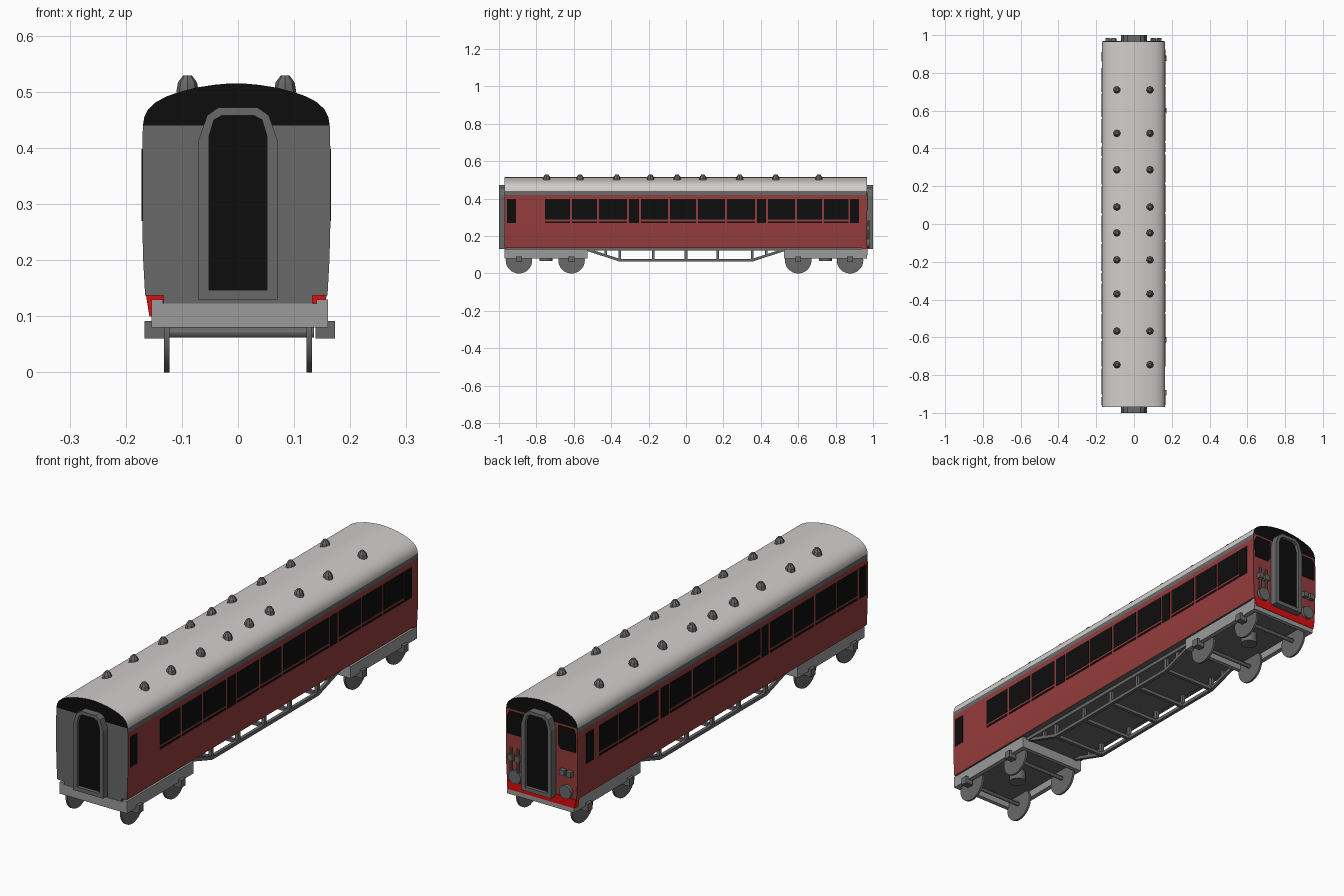
import bpy, bmesh, math
from mathutils import Matrix, Vector

if "Cube" in bpy.data.objects:
    bpy.data.objects.remove(bpy.data.objects["Cube"])

def mat(name, r, g, b):
    m = bpy.data.materials.new(name)
    m.diffuse_color = (r, g, b, 1)
    m.use_nodes = True
    m.node_tree.nodes["Principled BSDF"].inputs["Base Color"].default_value = m.diffuse_color
    return m

RED = mat("maroon_red", 0.30, 0.045, 0.045)
BLACK = mat("black", 0.004, 0.004, 0.004)
GREY = mat("dark_grey", 0.14, 0.14, 0.14)
STEEL = mat("light_grey", 0.33, 0.33, 0.33)
ROOF = mat("roof_grey", 0.64, 0.61, 0.60)
BRIGHT = mat("bright_red", 0.70, 0.004, 0.004)

def finish(name, bm, mats, x=0.0, smooth=None):
    bmesh.ops.recalc_face_normals(bm, faces=bm.faces[:])
    me = bpy.data.meshes.new(name)
    bm.to_mesh(me)
    bm.free()
    for m in mats:
        me.materials.append(m)
    ob = bpy.data.objects.new(name, me)
    ob.location.x = x
    bpy.context.collection.objects.link(ob)
    if smooth:
        bpy.ops.object.select_all(action='DESELECT')
        ob.select_set(True)
        bpy.context.view_layer.objects.active = ob
        bpy.ops.object.shade_smooth_by_angle(angle=math.radians(smooth))
    return ob

def box(bm, x0, x1, y0, y1, z0, z1):
    m = Matrix.Translation(((x0 + x1) / 2, (y0 + y1) / 2, (z0 + z1) / 2)) \
        @ Matrix.Diagonal((abs(x1 - x0), abs(y1 - y0), abs(z1 - z0), 1))
    bmesh.ops.create_cube(bm, size=1, matrix=m)

def cyl(bm, centre, axis, r, length, n=28, r2=None):
    rot = Vector((0, 0, 1)).rotation_difference(Vector(axis)).to_matrix().to_4x4()
    bmesh.ops.create_cone(bm, cap_ends=True, segments=n, radius1=r, radius2=r if r2 is None else r2,
                          depth=length, matrix=Matrix.Translation(centre) @ rot)

def bar(bm, a, b, w):
    # square bar between two points in a plane of constant x
    a, b = Vector(a), Vector(b)
    d = b - a
    m = Matrix.Translation((a + b) / 2) @ Matrix.Rotation(math.atan2(d.z, d.y), 4, 'X') \
        @ Matrix.Diagonal((w, d.length, w, 1))
    bmesh.ops.create_cube(bm, size=1, matrix=m)

def prism(bm, pts, y0, y1):
    a = [bm.verts.new((x, y0, z)) for x, z in pts]
    b = [bm.verts.new((x, y1, z)) for x, z in pts]
    bm.faces.new(a)
    bm.faces.new(b)
    for i in range(len(pts)):
        j = (i + 1) % len(pts)
        bm.faces.new((a[i], a[j], b[j], b[i]))

BX, GX = -0.003, 0.003      # small sideways offsets of body and bogies
Y0, Y1 = -0.97, 0.967       # body ends

# Body shell: half profile lofted along y, coloured by height and end
prof = [(.1625, .137), (.166, .2), (.1675, .26), (.1675, .4), (.167, .42), (.1665, .44), (.164, .455),
        (.157, .469), (.143, .482), (.124, .492), (.104, .499), (.075, .507), (.04, .5125), (.012, .515)]
bm = bmesh.new()
V = {(s, y, i): bm.verts.new((s * x, y, z)) for s in (-1, 1) for y in (Y0, Y1) for i, (x, z) in enumerate(prof)}
last = len(prof) - 1
for i in range(last):
    z = (prof[i][1] + prof[i + 1][1]) / 2
    for s in (-1, 1):
        f = bm.faces.new((V[s, Y0, i], V[s, Y1, i], V[s, Y1, i + 1], V[s, Y0, i + 1]))
        f.material_index = 0 if z < .42 else 1 if z < .44 else 2
    for y in (Y0, Y1):
        f = bm.faces.new((V[-1, y, i], V[1, y, i], V[1, y, i + 1], V[-1, y, i + 1]))
        f.material_index = 3 if z > .44 else 1 if y < 0 else 0
for i, k in ((0, 1), (last, 2)):
    f = bm.faces.new((V[-1, Y0, i], V[1, Y0, i], V[1, Y1, i], V[-1, Y1, i]))
    f.material_index = k
finish("body_shell", bm, [RED, GREY, ROOF, BLACK], BX, 30)

# Side windows: wide panes have a thin sill pane below, door panes are plain
right_wide = [(-.754, -.62), (-.61, -.476), (-.465, -.316), (-.24, -.096), (-.086, .053), (.064, .209),
              (.219, .369), (.439, .583), (.594, .727), (.737, .870)]
right_door = [(-.957, -.909), (-.305, -.25), (.38, .428), (.877, .925)]
left_wide = [(-.9, -.765), (-.754, -.62), (-.61, -.476), (-.465, -.316), (-.25, -.106), (-.096, .046),
             (.056, .198), (.208, .35), (.43, .555), (.567, .69), (.70, .825)]
left_door = [(-.96, -.915), (-.305, -.26), (.36, .41), (.86, .91)]
for name, s, wide, door in (("right_windows", 1, right_wide, right_door), ("left_windows", -1, left_wide, left_door)):
    bm = bmesh.new()
    for a, b in wide:
        box(bm, s * .165, s * .169, a, b, .288, .398)
        box(bm, s * .165, s * .169, a, b, .270, .279)
    for a, b in door:
        box(bm, s * .165, s * .169, a, b, .270, .398)
    finish(name, bm, [BLACK], BX)

# Roof vents: little low-poly domes
bm = bmesh.new()
for y in (.71, .48, .287, .09, -.047, -.19, -.37, -.567, -.745):
    for x in (-.087, .087):
        cyl(bm, (x, y, .508), (0, 0, 1), .020, .018, 8, .017)
        cyl(bm, (x, y, .523), (0, 0, 1), .017, .012, 8, .008)
finish("roof_vents", bm, [GREY], BX)

# Gangway at each end: raised frame around a recessed black door
outer = [(.07, .13), (.07, .415), (.055, .458), (.035, .472)]
inner = [(.052, .147), (.052, .42), (.043, .450), (.028, .458)]
full = lambda h: h + [(-x, z) for x, z in reversed(h)]
for name, s in (("front_gangway", -1), ("back_gangway", 1)):
    bm = bmesh.new()
    rings = [[bm.verts.new((x, s * y, z)) for x, z in full(h)]
             for h, y in ((outer, .96), (outer, 1.0), (inner, 1.0), (inner, .986))]
    for a, b in zip(rings, rings[1:]):
        for i in range(8):
            j = (i + 1) % 8
            bm.faces.new((a[i], a[j], b[j], b[i]))
    bm.faces.new(rings[3]).material_index = 1
    bm.faces.new(rings[0])
    finish(name, bm, [GREY, BLACK])

# Cab end: windows, buffers, jumper boxes and red beam
bm = bmesh.new()
for s in (-1, 1):
    prism(bm, [(s * x, z) for x, z in ((.077, .35), (.09, .335), (.160, .335), (.161, .41), (.15, .432), (.077, .432))],
          .962, .970)
finish("cab_windows", bm, [BLACK], BX)

bm = bmesh.new()
for s in (-1, 1):
    cyl(bm, (s * .118, .972, .163), (0, 1, 0), .028, .018, 20)
    for x in (.105, .137):
        box(bm, s * (x - .011), s * (x + .011), .96, .985, .232, .255)
for x in (.105, .137):
    cyl(bm, (x, .976, .233), (0, 0, 1), .006, .10, 10)
finish("cab_buffers_and_jumpers", bm, [GREY], BX, 30)

bm = bmesh.new()
prism(bm, [(-.161, .138), (-.155, .1), (.155, .1), (.161, .138)], .945, .970)
finish("cab_red_beam", bm, [BRIGHT], BX)

# Floor pan under the body
bm = bmesh.new()
box(bm, -.133, .133, -.968, .944, .122, .138)
finish("floor_pan", bm, [GREY])

# Underframe truss on both sides with cross members
bm = bmesh.new()
for x in (-.122, .122):
    path = [(x, -.53, .128), (x, -.355, .071), (x, .355, .071), (x, .53, .128)]
    for a, b in zip(path, path[1:]):
        bar(bm, a, b, .014)
    for y in (-.43, -.355, -.176, 0, .17, .355, .43):
        z = .071 if abs(y) < .4 else .095
        box(bm, x - .007, x + .007, y - .007, y + .007, z, .125)
for y in (-.355, -.176, 0, .17, .355):
    box(bm, -.122, .122, y - .007, y + .007, .064, .078)
finish("underframe_truss", bm, [GREY])

# Bogies: frame, pivot plate, wheels, axles and axle boxes
for name, yc, axles in (("front", -.748, (-.893, -.612)), ("back", .746, (.6, .877))):
    a, b = yc - .222, yc + .222
    bm = bmesh.new()
    for s in (-1, 1):
        box(bm, s * .137, s * .157, a, b, .08, .13)
    for y in (a, b - .018):
        box(bm, -.14, .14, y, y + .018, .08, .123)
    finish(name + "_bogie_frame", bm, [STEEL], GX)

    bm = bmesh.new()
    box(bm, -.138, .138, a + .01, b - .01, .112, .122)
    cyl(bm, (0, yc, .092), (0, 0, 1), .034, .05, 20)
    for y in axles:
        for s in (-1, 1):
            box(bm, s * .135, s * .17, y - .015, y + .015, .06, .092)
    finish(name + "_bogie_pivot_and_axle_boxes", bm, [GREY], GX, 30)

    bm = bmesh.new()
    for y in axles:
        cyl(bm, (0, y, .071), (1, 0, 0), .009, .27, 12)
        for s in (-1, 1):
            cyl(bm, (s * .127, y, .071), (1, 0, 0), .071, .009, 32)
    finish(name + "_wheels", bm, [GREY], 0, 30)
